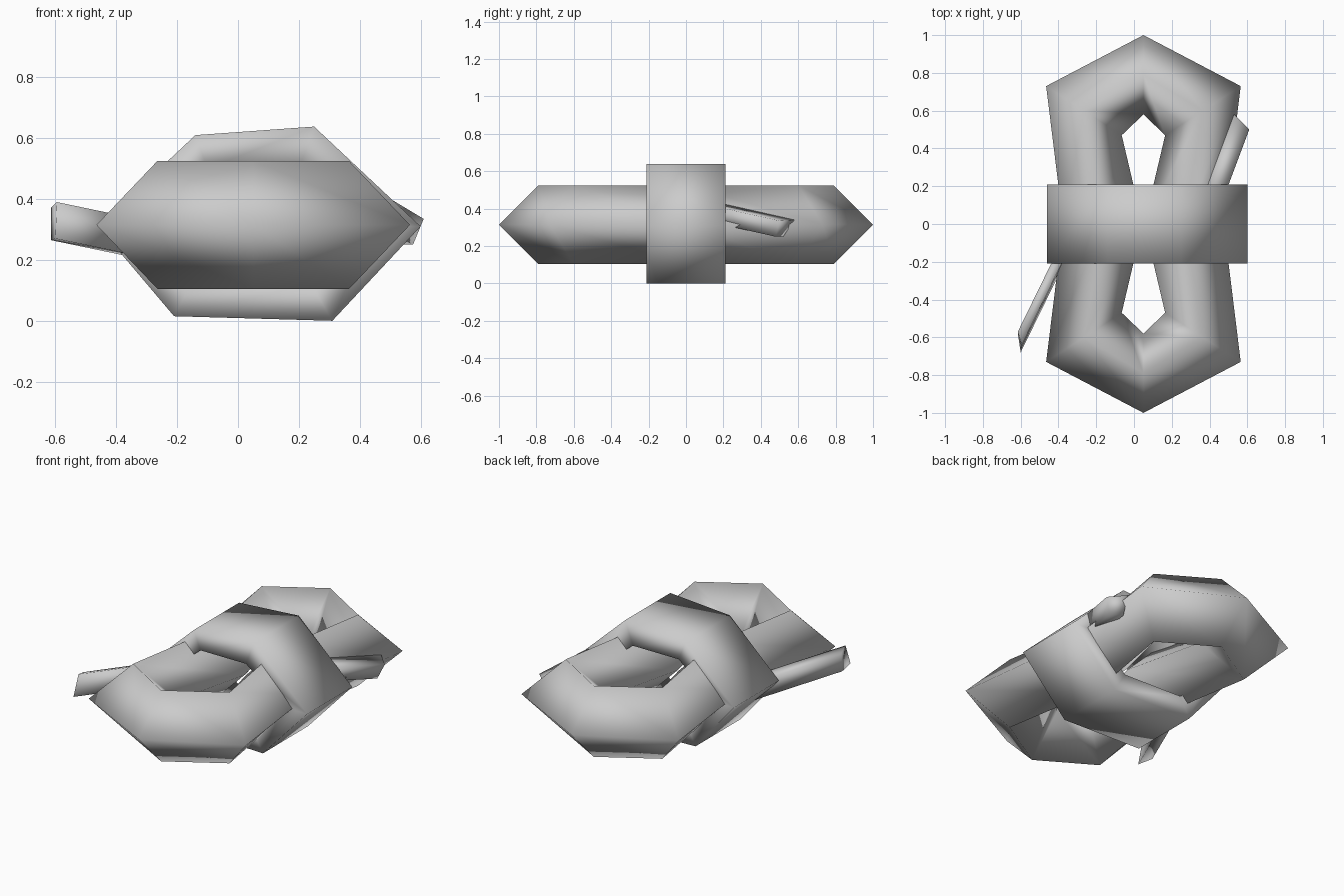
import bpy
import bmesh
from mathutils import Vector

if "Cube" in bpy.data.objects:
    bpy.data.objects.remove(bpy.data.objects["Cube"], do_unlink=True)

GREY = (0.6, 0.6, 0.6, 1)
grey = bpy.data.materials.new("light_grey")
grey.use_nodes = True
grey.diffuse_color = GREY
grey.node_tree.nodes["Principled BSDF"].inputs["Base Color"].default_value = GREY


def loft(name, sections, closed):
    """Join four-cornered sections into a smooth tube, closed into a ring or capped."""
    bm = bmesh.new()
    rows = [[bm.verts.new(p) for p in sec] for sec in sections]
    count = len(rows)
    for i in range(count if closed else count - 1):
        a, b = rows[i], rows[(i + 1) % count]
        for j in range(4):
            k = (j + 1) % 4
            bm.faces.new((a[j], a[k], b[k], b[j]))
    if not closed:
        bm.faces.new(rows[0])
        bm.faces.new(rows[-1])
    bmesh.ops.recalc_face_normals(bm, faces=bm.faces)
    mesh = bpy.data.meshes.new(name)
    bm.to_mesh(mesh)
    bm.free()
    mesh.materials.append(grey)
    mesh.shade_smooth()
    obj = bpy.data.objects.new(name, mesh)
    bpy.context.collection.objects.link(obj)
    return obj


# Long pinched loop with a diamond cross-section
MID, R = 0.315, 0.21
half = [((0, 1), (0, 0.58)), ((0.515, 0.73), (0.115, 0.47)), ((0.425, 0), (0.004, 0)),
        ((0.515, -0.73), (0.115, -0.47)), ((0, -1), (0, -0.58))]
mirrored = [((-o[0], o[1]), (-i[0], i[1])) for o, i in half[-2:0:-1]]
sections = []
for (ox, oy), (ix, iy) in half + mirrored:
    cx, cy = (ox + ix) / 2, (oy + iy) / 2
    sections.append([(x + 0.05, y, z) for x, y, z in (
        (ox, oy, MID), (cx, cy, MID + R), (ix, iy, MID), (cx, cy, MID - R))])
loft("long_loop", sections, True)

# Six-sided band wrapped around the waist of the loop
outer = [(-0.14, 0.61), (0.25, 0.638), (0.6, 0.31), (0.31, 0), (-0.21, 0.015), (-0.46, 0.31)]
inner = [(-0.1, 0.5), (0.2, 0.5), (0.44, 0.31), (0.24, 0.12), (-0.15, 0.13), (-0.32, 0.31)]
loft("waist_band", [[(o[0], -R, o[1]), (o[0], R, o[1]), (i[0], R, i[1]), (i[0], -R, i[1])]
                    for o, i in zip(outer, inner)], True)


# Two loose rope ends sticking out from the band
def rope_end(name, tip, shift):
    root = [Vector(p) + Vector(shift) for p in tip]
    loft(name, [root, tip], False)


rope_end("front_rope_end",
         [(-0.595, -0.64, 0.39), (-0.615, -0.57, 0.37), (-0.615, -0.58, 0.265), (-0.6, -0.68, 0.27)],
         (0.24, 0.49, -0.05))
rope_end("back_rope_end",
         [(0.53, 0.58, 0.34), (0.61, 0.5, 0.335), (0.575, 0.48, 0.25), (0.51, 0.52, 0.25)],
         (-0.15, -0.4, 0.09))
